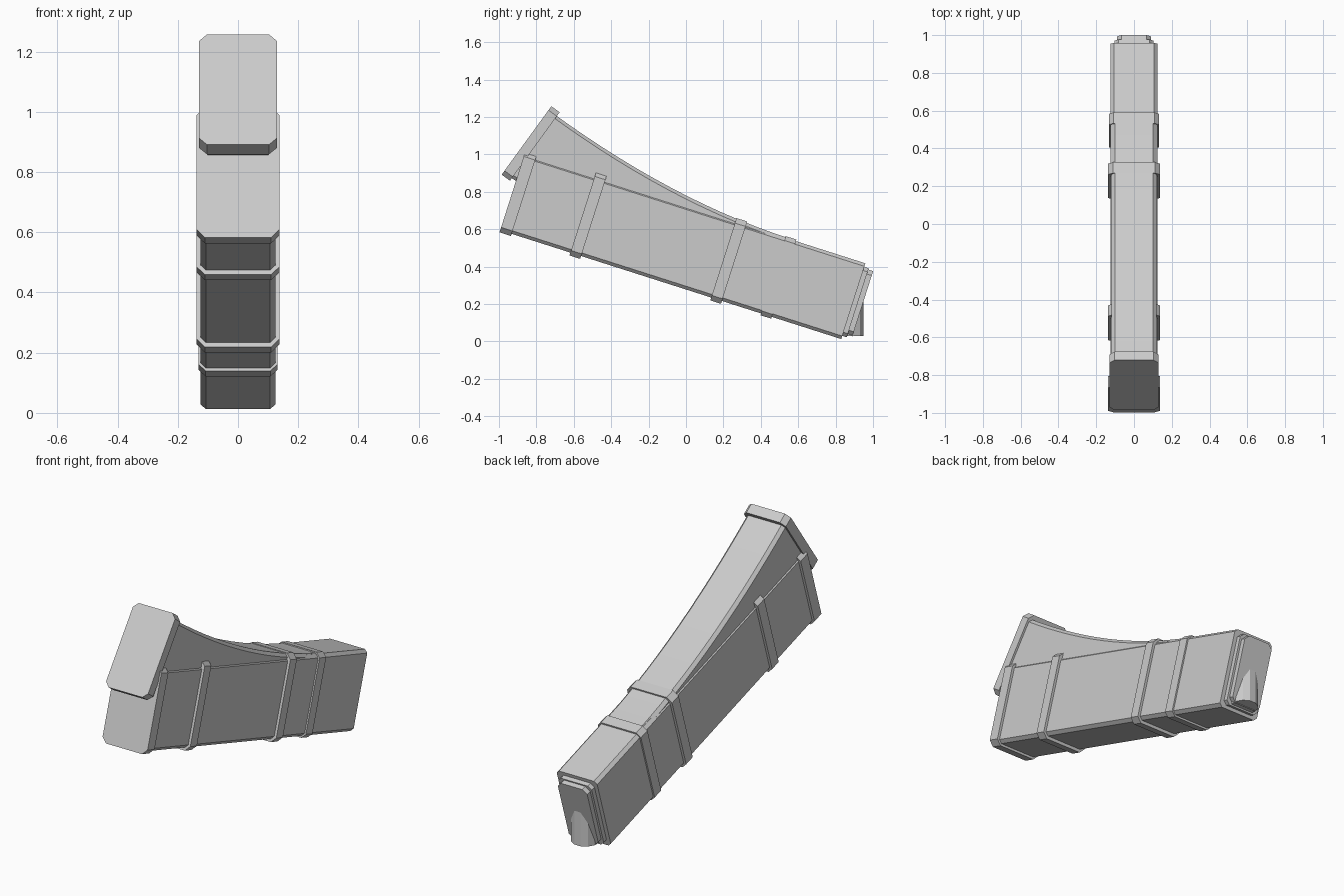
import bpy, bmesh, math
from mathutils import Vector

if "Cube" in bpy.data.objects:
    bpy.data.objects.remove(bpy.data.objects["Cube"])

# Side-view frame of the straight duct: s runs rearward, t runs up from its underside
ORIGIN = Vector((0, -0.98, 0.59))
TILT = math.radians(-17.7)


def axes(angle):
    c, s = math.cos(angle), math.sin(angle)
    return Vector((0, c, s)), Vector((0, -s, c))


U, N = axes(TILT)


def ring(base, up, t0, t1, hw, c):
    """Chamfered rectangle across the duct."""
    pts = [(-hw + c, t0), (hw - c, t0), (hw, t0 + c), (hw, t1 - c),
           (hw - c, t1), (-hw + c, t1), (-hw, t1 - c), (-hw, t0 + c)]
    return [base + up * t + Vector((x, 0, 0)) for x, t in pts]


def loft(name, rings):
    bm = bmesh.new()
    loops = [[bm.verts.new(p) for p in r] for r in rings]
    n = len(loops[0])
    for a, b in zip(loops, loops[1:]):
        for i in range(n):
            j = (i + 1) % n
            bm.faces.new((a[i], a[j], b[j], b[i]))
    bm.faces.new(loops[0])
    bm.faces.new(loops[-1])
    bmesh.ops.recalc_face_normals(bm, faces=bm.faces)
    mesh = bpy.data.meshes.new(name)
    bm.to_mesh(mesh)
    bm.free()
    ob = bpy.data.objects.new(name, mesh)
    bpy.context.collection.objects.link(ob)
    return ob


def section(name, s0, s1, t0, t1, hw, c):
    return loft(name, [ring(ORIGIN + U * s, N, t0, t1, hw, c) for s in (s0, s1)])


# Straight duct with its collars
section("straight_duct", 0.0, 1.90, 0.0, 0.425, 0.124, 0.017)
section("front_collar", -0.014, 0.05, -0.012, 0.442, 0.138, 0.028)
section("front_band", 0.38, 0.44, -0.016, 0.456, 0.138, 0.028)
section("middle_band", 1.17, 1.23, -0.016, 0.446, 0.138, 0.028)
section("rear_band", 1.45, 1.51, -0.01, 0.434, 0.132, 0.024)

# Stepped rear connector
section("rear_lip", 1.89, 1.925, 0.018, 0.405, 0.102, 0.02)
section("rear_connector", 1.89, 1.952, 0.032, 0.398, 0.09, 0.025)

# Vertical faceted spout at the rear
R = 0.07 / math.cos(math.pi / 12)
loft("rear_spout", [[Vector((R * math.sin(math.pi / 6 * (i + 0.5)),
                             0.88 + R * math.cos(math.pi / 6 * (i + 0.5)), z))
                     for i in range(12)] for z in (0.03, 0.26)])

# Curved branch: an arc swept into the straight duct
A0 = math.radians(-36)
start, end = Vector((0, -0.705, 1.215)), ORIGIN + U * 1.49 + N * 0.428
span = (end - start).length
d0, d1 = axes(A0)[0] * span, U * span
rings = []
STEPS = 14
for i in range(STEPS + 1):
    f = i / STEPS
    p = (start * (2*f**3 - 3*f**2 + 1) + d0 * (f**3 - 2*f**2 + f)
         + end * (3*f**2 - 2*f**3) + d1 * (f**3 - f**2))
    up = axes(A0 + (TILT - A0) * f)[1]
    rings.append(ring(p, up, -0.41, 0, 0.118, 0.017))
loft("curved_branch", rings)

# End cap of the branch
u2, n2 = axes(A0)
top = Vector((0, -0.72, 1.257))
loft("branch_cap", [ring(top + u2 * d, n2, -0.452, 0, 0.129, 0.026) for d in (0, 0.055)])
